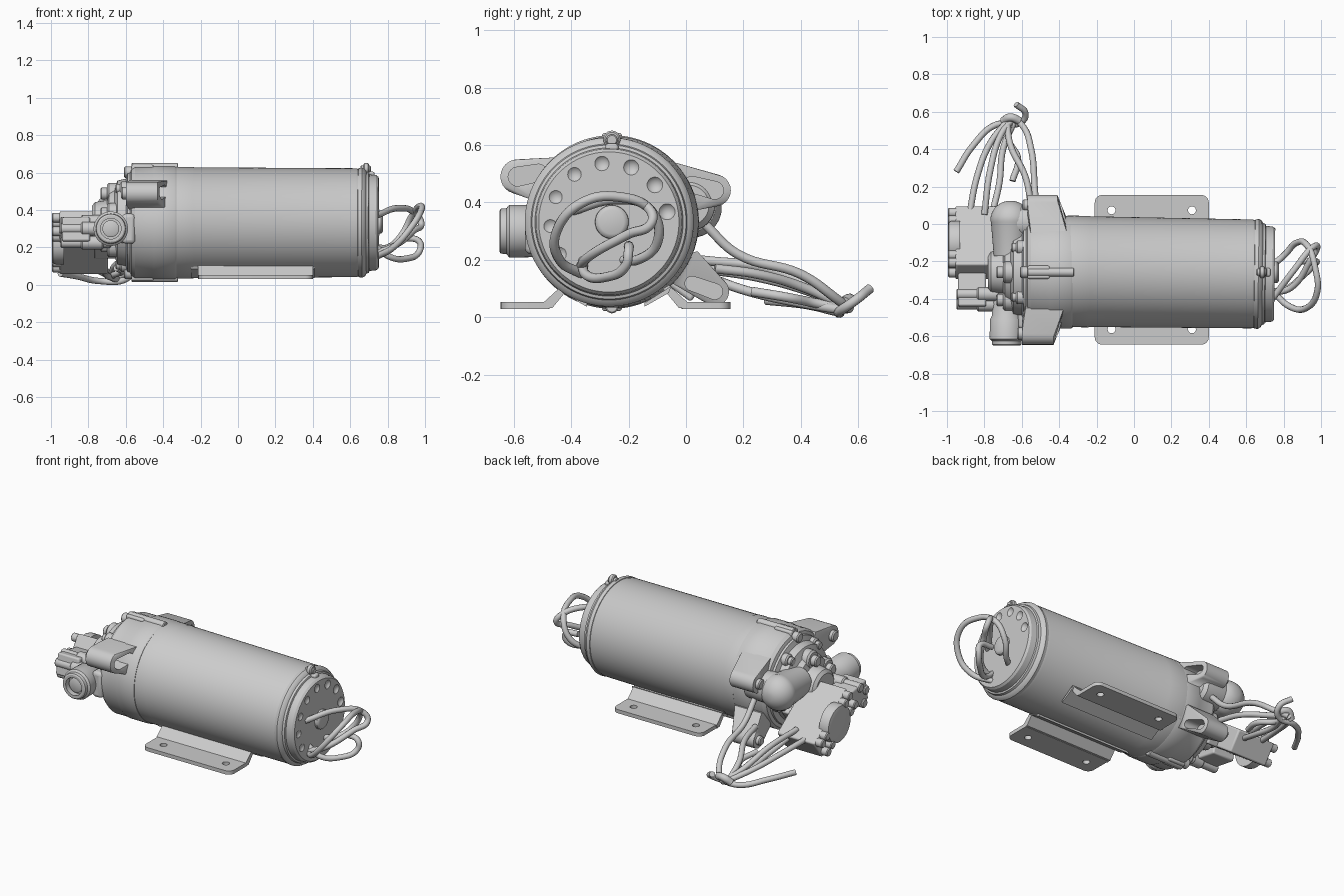
import bpy, bmesh
from math import sin, cos, pi, radians
from mathutils import Vector, Matrix

if "Cube" in bpy.data.objects:
    bpy.data.objects.remove(bpy.data.objects["Cube"])

Y, Z = -0.258, 0.332         # motor axis runs along x
TILT = (1, -0.014, 0)        # the can leans very slightly to the front


def finish(name, bm, angle=32, bevel=0):
    bmesh.ops.recalc_face_normals(bm, faces=bm.faces[:])
    me = bpy.data.meshes.new(name)
    bm.to_mesh(me)
    bm.free()
    me.shade_smooth()
    me.set_sharp_from_angle(angle=radians(angle))
    ob = bpy.data.objects.new(name, me)
    bpy.context.collection.objects.link(ob)
    if bevel:
        m = ob.modifiers.new("bevel", 'BEVEL')
        m.width, m.segments, m.limit_method = bevel, 3, 'ANGLE'
        m.angle_limit = radians(40)
    return ob


def lathe(name, profile, origin=(0, Y, Z), axis=(1, 0, 0), n=32):
    """Revolve (distance along axis, radius) pairs and cap both ends."""
    bm = bmesh.new()
    rot = Vector((0, 0, 1)).rotation_difference(Vector(axis)).to_matrix()
    rings = [[bm.verts.new(rot @ Vector((r * cos(2 * pi * i / n), r * sin(2 * pi * i / n), d)) + Vector(origin))
              for i in range(n)] for d, r in profile]
    for a, b in zip(rings, rings[1:]):
        for i in range(n):
            j = (i + 1) % n
            bm.faces.new((a[i], a[j], b[j], b[i]))
    bm.faces.new(rings[0])
    bm.faces.new(rings[-1])
    return finish(name, bm)


def rod(name, y, z, r, x0, x1, n=24):
    c = min(r * 0.2, 0.01)
    return lathe(name, [(x0, r - c), (x0 + c, r), (x1 - c, r), (x1, r - c)], (0, y, z), n=n)


def hull(name, pts, bevel=0):
    bm = bmesh.new()
    for p in pts:
        bm.verts.new(p)
    res = bmesh.ops.convex_hull(bm, input=bm.verts[:])
    junk = [v for v in res["geom_interior"] if isinstance(v, bmesh.types.BMVert)]
    bmesh.ops.delete(bm, geom=junk, context='VERTS')
    bmesh.ops.dissolve_limit(bm, angle_limit=0.01, verts=bm.verts[:], edges=bm.edges[:])
    return finish(name, bm, bevel=bevel)


def circle(cx, cy, r, n=24):
    return [(cx + r * cos(2 * pi * i / n), cy + r * sin(2 * pi * i / n)) for i in range(n)]


def box(name, center, size, tilt=0, bevel=0.01):
    bm = bmesh.new()
    m = Matrix.Translation(center) @ Matrix.Rotation(radians(tilt), 4, 'X') @ Matrix.Diagonal((*size, 1))
    bmesh.ops.create_cube(bm, size=1, matrix=m)
    return finish(name, bm, bevel=bevel)


def cut(ob, cutters):
    for c in cutters:
        m = ob.modifiers.new("cut", 'BOOLEAN')
        m.operation, m.solver, m.object = 'DIFFERENCE', 'EXACT', c
    dg = bpy.context.evaluated_depsgraph_get()
    me = bpy.data.meshes.new_from_object(ob.evaluated_get(dg))
    ob.modifiers.clear()
    ob.data = me
    me.shade_smooth()
    me.set_sharp_from_angle(angle=radians(32))
    for c in cutters:
        bpy.data.objects.remove(c)


def wire(name, pts, r=0.017):
    cu = bpy.data.curves.new(name, 'CURVE')
    cu.dimensions, cu.bevel_depth, cu.bevel_resolution = '3D', r, 3
    cu.use_fill_caps, cu.resolution_u = True, 8
    s = cu.splines.new('BEZIER')
    s.bezier_points.add(len(pts) - 1)
    for bp, p in zip(s.bezier_points, pts):
        bp.co = p
        bp.handle_left_type = bp.handle_right_type = 'AUTO'
    bpy.context.collection.objects.link(bpy.data.objects.new(name, cu))


# Motor can, with collar seam at the pump end
lathe("motor_can", [(-0.36, 0.298), (-0.24, 0.298), (-0.235, 0.296), (0.63, 0.291), (0.65, 0.286)], axis=TILT, n=96)
lathe("pump_collar", [(-0.58, 0.26), (-0.57, 0.285), (-0.55, 0.298), (-0.46, 0.298), (-0.45, 0.302),
                      (-0.34, 0.302), (-0.33, 0.297)], n=96)

# End cap with rims, shallow dimples and bearing boss
cap = lathe("end_cap", [(0.64, 0.28), (0.645, 0.291), (0.665, 0.294), (0.68, 0.285), (0.687, 0.272), (0.70, 0.268),
                        (0.703, 0.258), (0.74, 0.254), (0.752, 0.244)], axis=TILT, n=96)
dimples = []
for i in range(8):
    a = radians(10 + i * 29)
    bm = bmesh.new()
    bmesh.ops.create_uvsphere(bm, u_segments=20, v_segments=12, radius=0.034,
                              matrix=Matrix.Translation((0.774, Y - 0.01 + 0.205 * cos(a), Z + 0.205 * sin(a))))
    dimples.append(finish("dimple", bm))
cut(cap, dimples)
lathe("bearing_boss", [(0.73, 0.06), (0.764, 0.058), (0.772, 0.052), (0.776, 0.042)])
rod("cap_screw", Y, Z + 0.285, 0.02, 0.655, 0.71)
rod("cap_screw_head", Y, 0.62, 0.03, 0.67, 0.70)
box("cap_terminal", (0.70, Y, 0.585), (0.06, 0.045, 0.04))

# Feet: rounded plate with two holes and a sloping web up to the can
FY = -0.245
for s, side in ((1, "back"), (-1, "front")):
    pts = []
    for x, y in ((-0.17, 0.36), (0.36, 0.36), (-0.2, 0.24), (0.39, 0.24)):
        pts += [(px, FY + s * py, z) for px, py in circle(x, y, 0.04 if y > 0.3 else 0.01) for z in (0.03, 0.053)]
    foot = hull(side + "_foot", pts)
    cut(foot, [lathe("hole", [(0, 0.021), (0.1, 0.021)], (x, FY + s * 0.318, 0), (0, 0, 1)) for x in (-0.12, 0.31)])
    web = [(0.245, 0.03), (0.25, 0.053), (0.235, 0.053), (0.185, 0.112), (0.165, 0.10), (0.22, 0.033)]
    hull(side + "_foot_web", [(x, FY + s * y, z) for y, z in web for x in (-0.215, 0.4)])
    hull(side + "_foot_seat", [(x, FY + s * y, z) for y, z in ((0.185, 0.085), (0.195, 0.11), (0.1, 0.05), (0.1, 0.037))
                               for x in (-0.25, 0.41)])

# Mounting ears on the collar, tapering back to the can, each with an open pocket
ears = [("front_upper_ear", -0.586, 0.49, 0.06, [(-0.45, 0.557), (-0.51, 0.40), (-0.4, 0.45)], -0.6, -0.43),
        ("back_upper_ear", 0.10, 0.442, 0.056, [(-0.06, 0.545), (0.02, 0.37), (-0.1, 0.45)], -0.57, -0.41),
        ("back_lower_ear", 0.10, 0.09, 0.05, [(0.04, 0.23), (-0.05, 0.12), (-0.1, 0.2)], -0.57, -0.42)]
for name, y, z, r, body, x0, x1 in ears:
    ear = hull(name, [(x, *p) for p in circle(y, z, r) for x in (x0, x1)] +
               [(x, *p) for p in body for x in (x0 + 0.02, x1 + 0.055)])
    mid = (y + (Y - y) * 0.22, z + (body[0][1] - z) * 0.2)
    cut(ear, [hull("pocket", [(x, *p) for p in circle(y, z, r * 0.55) + circle(*mid, r * 0.5) for x in (x1 - 0.05, 0)])])
    rod(name + "_bolt", y, z, r * 0.55, x0 - 0.025, x0 + 0.02)

# Through-bolt ridges on top and bottom of the collar
for s, side in ((1, "top"), (-1, "bottom")):
    rod(side + "_ridge", Y, Z + s * 0.295, 0.023, -0.57, -0.32)
    rod(side + "_ridge_bolt", Y, Z + s * 0.27, 0.03, -0.61, -0.55)
    box(side + "_ridge_pad", (-0.51, Y, Z + s * 0.285), (0.12, 0.07, 0.05))

# Pump head, valve chambers and screw bosses
lathe("pump_head", [(-0.78, 0.09), (-0.765, 0.11), (-0.70, 0.12), (-0.69, 0.165), (-0.66, 0.18), (-0.645, 0.225),
                    (-0.60, 0.235), (-0.59, 0.265), (-0.56, 0.27)], n=64)
for i in range(5):
    a = radians(90 + 72 * i)
    y, z = Y + 0.155 * cos(a), Z + 0.155 * sin(a)
    rod("valve_chamber", y, z, 0.058, -0.70, -0.58)
    rod("valve_screw", y, z, 0.032, -0.735, -0.68)
    y, z = Y + 0.225 * cos(a + 0.63), Z + 0.225 * sin(a + 0.63)
    rod("head_screw_boss", y, z, 0.038, -0.63, -0.56)
    rod("head_screw", y, z, 0.024, -0.655, -0.62)

# Front port with stepped rim and hollow mouth
port = lathe("front_port", [(0, 0.078), (0.12, 0.08), (0.14, 0.09), (0.245, 0.092), (0.25, 0.086),
                            (0.255, 0.08), (0.275, 0.078), (0.28, 0.07)], (-0.68, -0.37, 0.30), (0, -1, 0), 48)
cut(port, [lathe("bore", [(0, 0.055), (0.2, 0.055)], (-0.68, -0.615, 0.30), (0, -1, 0), 40)])
lathe("port_plug", [(0, 0.045), (0.02, 0.045), (0.025, 0.035)], (-0.68, -0.61, 0.30), (0, -1, 0))
hull("front_port_bracket", [(x, y, z) for x in (-0.62, -0.55) for y in (-0.56, -0.40) for z in (0.22, 0.38)], 0.02)

# Back port with a large domed elbow, sitting high beside the head
lathe("back_port", [(0, 0.09), (0.18, 0.105)] + [(0.19 + 0.105 * sin(t * pi / 16), 0.108 * cos(t * pi / 16))
      for t in range(8)], (-0.66, -0.17, 0.385), (0, 1, 0), 40)
lathe("back_port_arm", [(-0.68, 0.08), (-0.62, 0.095), (-0.47, 0.09), (-0.45, 0.07)], (0, 0.01, 0.39))

# Pressure switch block, tilted, with rounded end cover and terminals
T = -36
C = Vector((0, -0.10, 0.225))
R = Matrix.Rotation(radians(T), 3, 'X')
box("switch_block", C + Vector((-0.825, 0, 0)), (0.26, 0.39, 0.14), T)
box("switch_neck", C + Vector((-0.70, -0.05, 0.02)), (0.14, 0.2, 0.12), T)
lathe("switch_cover", [(-0.995, 0.09), (-0.99, 0.11), (-0.975, 0.116), (-0.93, 0.116)], (0, C.y, C.z), n=48)
for v in (-0.165, -0.115, 0.115, 0.165):
    for w in (-0.045, 0.045):
        p = C + R @ Vector((0, v, w))
        rod("switch_screw", p.y, p.z, 0.025, -0.995, -0.90)
for y, z, x0 in ((-0.375, 0.335, -0.95), (-0.43, 0.30, -0.95), (-0.41, 0.225, -0.95)):
    rod("front_nozzle", y, z, 0.027, x0, -0.68)
    rod("front_nozzle_collar", y, z, 0.037, -0.84, -0.72)
box("nozzle_bridge", (-0.865, -0.34, 0.28), (0.15, 0.22, 0.13), -10)

# Motor lead loops at the end cap
wire("lead_loop_a", [(0.74, -0.36, 0.15), (0.83, -0.44, 0.2), (0.92, -0.45, 0.30), (0.98, -0.36, 0.40),
                     (0.97, -0.24, 0.42), (0.93, -0.12, 0.37), (0.87, -0.1, 0.26), (0.80, -0.17, 0.2), (0.74, -0.22, 0.2)])
wire("lead_loop_b", [(0.74, -0.37, 0.17), (0.84, -0.34, 0.21), (0.94, -0.2, 0.29), (0.98, -0.12, 0.33),
                     (0.95, -0.13, 0.38), (0.86, -0.24, 0.41), (0.74, -0.40, 0.37)])
wire("lead_loop_c", [(0.74, -0.36, 0.2), (0.81, -0.35, 0.15), (0.90, -0.28, 0.14), (0.97, -0.21, 0.18),
                     (0.97, -0.2, 0.23), (0.88, -0.2, 0.25)])

# Switch wiring bundle trailing to the back
wire("switch_wire_1", [(-0.88, 0.05, 0.17), (-0.84, 0.25, 0.14), (-0.77, 0.43, 0.09), (-0.66, 0.57, 0.03)])
wire("switch_wire_2", [(-0.80, 0.05, 0.2), (-0.77, 0.28, 0.17), (-0.71, 0.48, 0.08), (-0.65, 0.56, 0.03)])
wire("switch_wire_3", [(-0.52, 0.06, 0.33), (-0.53, 0.18, 0.22), (-0.55, 0.4, 0.15), (-0.6, 0.53, 0.06), (-0.66, 0.57, 0.03)])
wire("switch_wire_4", [(-0.76, 0.05, 0.15), (-0.72, 0.22, 0.09), (-0.70, 0.4, 0.05), (-0.64, 0.55, 0.025)])
wire("switch_wire_5", [(-0.55, 0.10, 0.17), (-0.58, 0.25, 0.15), (-0.66, 0.42, 0.1), (-0.68, 0.55, 0.04)])
wire("loose_wire_a", [(-0.95, 0.28, 0.06), (-0.86, 0.42, 0.045), (-0.74, 0.53, 0.02), (-0.61, 0.54, 0.025),
                      (-0.58, 0.59, 0.06), (-0.63, 0.64, 0.10)])
wire("loose_wire_b", [(-0.66, 0.56, 0.03), (-0.67, 0.45, 0.05), (-0.62, 0.35, 0.07), (-0.65, 0.23, 0.09)])
wire("wire_tie", [(-0.70, 0.55, 0.03), (-0.66, 0.57, 0.06), (-0.61, 0.55, 0.05)], 0.022)
